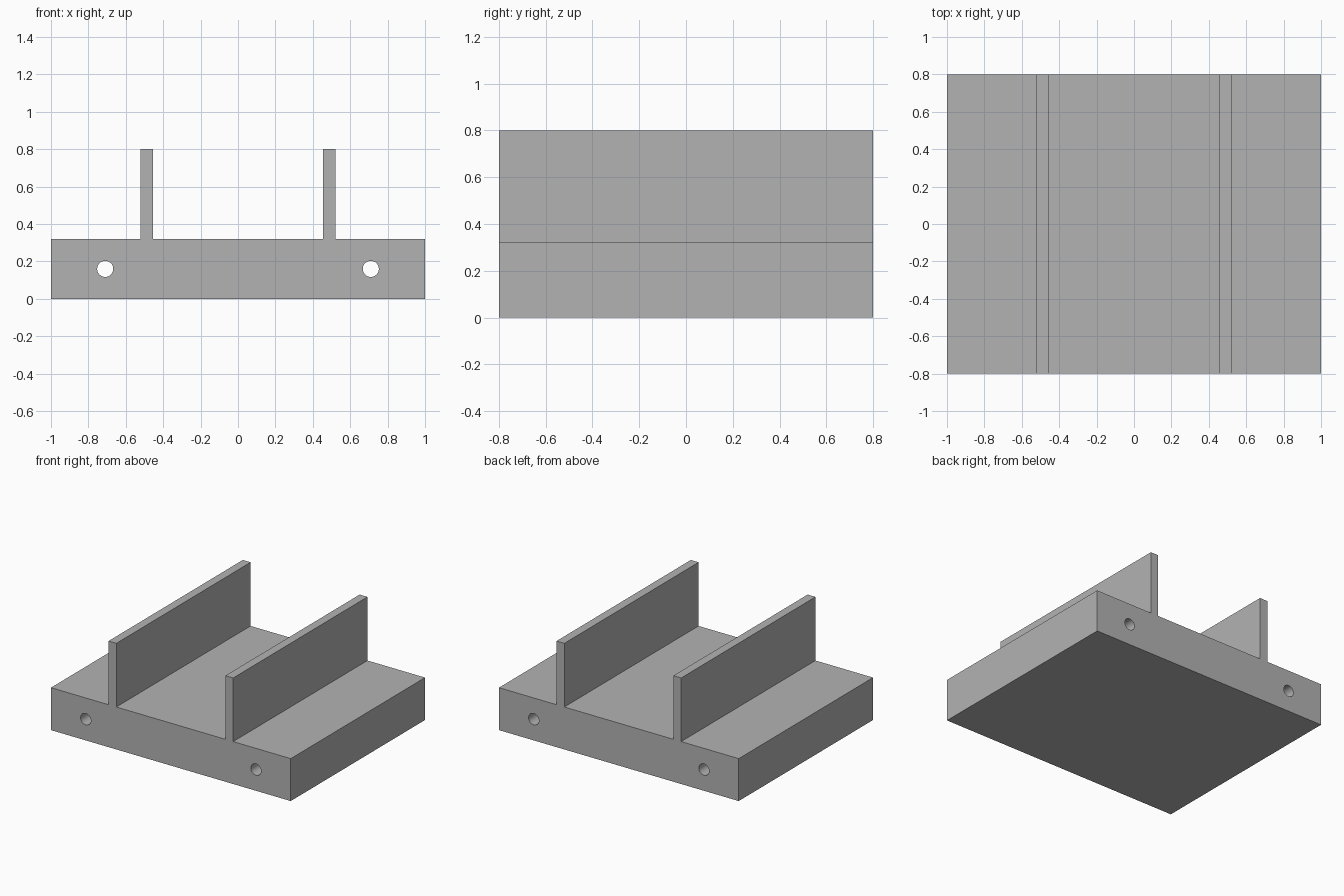
import bpy
import bmesh
from math import radians

old = bpy.data.objects.get("Cube")
if old:
    bpy.data.objects.remove(old, do_unlink=True)

HALF_WIDTH, HALF_DEPTH = 1.0, 0.8
BASE_TOP, WALL_TOP = 0.32, 0.8
WALL_IN, WALL_OUT = 0.455, 0.52
HOLE_X, HOLE_Z, HOLE_RADIUS = 0.71, 0.16, 0.043

grey = bpy.data.materials.new("plain grey")
grey.use_nodes = True
colour = (0.45, 0.45, 0.45, 1)
grey.diffuse_color = colour
grey.node_tree.nodes["Principled BSDF"].inputs["Base Color"].default_value = colour


def add_object(name, bm):
    bmesh.ops.recalc_face_normals(bm, faces=bm.faces)
    mesh = bpy.data.meshes.new(name)
    bm.to_mesh(mesh)
    bm.free()
    mesh.materials.append(grey)
    obj = bpy.data.objects.new(name, mesh)
    bpy.context.collection.objects.link(obj)
    return obj


# Base slab with two upright walls: one mirrored profile extruded front to back
half = [(HALF_WIDTH, 0), (HALF_WIDTH, BASE_TOP), (WALL_OUT, BASE_TOP),
        (WALL_OUT, WALL_TOP), (WALL_IN, WALL_TOP), (WALL_IN, BASE_TOP)]
profile = half + [(-x, z) for x, z in reversed(half)]
bm = bmesh.new()
face = bm.faces.new([bm.verts.new((x, -HALF_DEPTH, z)) for x, z in profile])
extruded = bmesh.ops.extrude_face_region(bm, geom=[face])["geom"]
bmesh.ops.translate(bm, vec=(0, 2 * HALF_DEPTH, 0),
                    verts=[v for v in extruded if isinstance(v, bmesh.types.BMVert)])
bracket = add_object("walled_base", bm)
bpy.context.view_layer.objects.active = bracket
bracket.select_set(True)

# Round holes running right through the base
for side in (-1, 1):
    bm = bmesh.new()
    bmesh.ops.create_cone(bm, cap_ends=True, segments=32, radius1=HOLE_RADIUS,
                          radius2=HOLE_RADIUS, depth=2 * HALF_DEPTH + 0.2)
    cutter = add_object("hole_cutter", bm)
    cutter.rotation_euler.x = radians(90)
    cutter.location = (side * HOLE_X, 0, HOLE_Z)
    cutter.hide_render = True
    bpy.context.view_layer.update()
    cut = bracket.modifiers.new("hole", 'BOOLEAN')
    cut.operation = 'DIFFERENCE'
    cut.solver = 'EXACT'
    cut.object = cutter
    bpy.ops.object.modifier_apply(modifier=cut.name)
    bpy.data.objects.remove(cutter, do_unlink=True)

bpy.ops.object.shade_smooth_by_angle(angle=radians(30))
